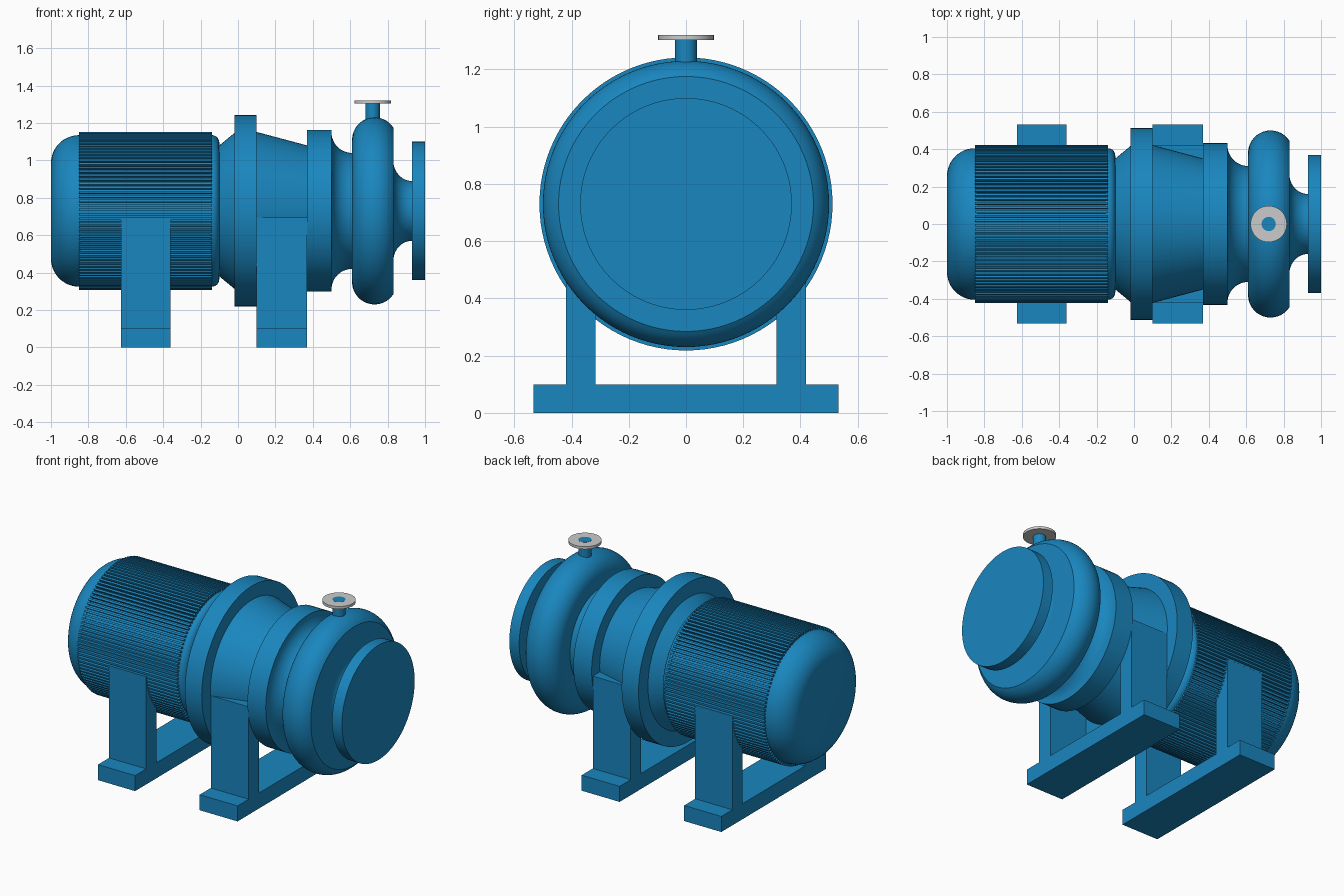
import bpy, bmesh
from math import sin, cos, pi, radians
from mathutils import Vector

if "Cube" in bpy.data.objects:
    bpy.data.objects.remove(bpy.data.objects["Cube"])

AXIS_Z = 0.73
blue = bpy.data.materials.new("blue_paint")
blue.diffuse_color = (0.01, 0.24, 0.52, 1)
blue.use_nodes = True
blue.node_tree.nodes["Principled BSDF"].inputs["Base Color"].default_value = blue.diffuse_color


def finish(name, bm, mat=blue, smooth=True):
    bmesh.ops.recalc_face_normals(bm, faces=bm.faces)
    mesh = bpy.data.meshes.new(name)
    bm.to_mesh(mesh)
    bm.free()
    ob = bpy.data.objects.new(name, mesh)
    bpy.context.collection.objects.link(ob)
    if mat:
        mesh.materials.append(mat)
    if smooth:
        bpy.ops.object.select_all(action='DESELECT')
        ob.select_set(True)
        bpy.context.view_layer.objects.active = ob
        bpy.ops.object.shade_smooth_by_angle(angle=radians(30))
    return ob


def arc(cx, cr, rx, rr, a0, a1, n=12):
    """Elliptical arc of (x, radius) points, angles in degrees."""
    angs = [radians(a0 + (a1 - a0) * i / n) for i in range(n + 1)]
    return [(cx + rx * cos(a), cr + rr * sin(a)) for a in angs]


def loft(name, rings, **kw):
    """Skin a list of equal rings and cap both ends."""
    bm = bmesh.new()
    rows = [[bm.verts.new(p) for p in ring] for ring in rings]
    n = len(rows[0])
    for a, b in zip(rows, rows[1:]):
        for i in range(n):
            j = (i + 1) % n
            bm.faces.new((a[i], a[j], b[j], b[i]))
    bm.faces.new(rows[0])
    bm.faces.new(rows[-1])
    return finish(name, bm, **kw)


def lathe(name, profile, seg=96, **kw):
    """Turn an (x, radius) profile about the shaft axis."""
    ts = [2 * pi * i / seg for i in range(seg)]
    return loft(name, [[(x, r * cos(t), AXIS_Z + r * sin(t)) for t in ts]
                       for x, r in profile], **kw)


def disc(name, x, z0, z1, r, mat=blue):
    ts = [2 * pi * i / 48 for i in range(48)]
    return loft(name, [[(x + r * cos(t), r * sin(t), z) for t in ts]
                       for z in (z0, z1)], mat=mat)


def box(name, lo, hi):
    bm = bmesh.new()
    bmesh.ops.create_cube(bm, size=1)
    lo, hi = Vector(lo), Vector(hi)
    for v in bm.verts:
        v.co = (lo + hi) / 2 + v.co * (hi - lo)
    return finish(name, bm, smooth=False)


# Motor: rounded rear cover, finned shell, front cover
lathe("motor_rear_cover", arc(-0.85, 0.255, 0.15, 0.15, 180, 90) + [(-0.84, 0.405)])
FINS = 110
fin_ring = []
for i in range(FINS):
    for f, r in ((0, 0.402), (0.5, 0.402), (0.5, 0.422), (1, 0.422)):
        fin_ring.append((r, 2 * pi * (i + f) / FINS))
loft("motor_finned_shell", [[(x, r * cos(t), AXIS_Z + r * sin(t)) for r, t in fin_ring]
                            for x in (-0.85, -0.14)], smooth=False)
lathe("motor_front_cover", [(-0.15, 0.405)] + arc(-0.14, 0.365, 0.04, 0.04, 90, 0, 8))

# Coupling housing with its flanges
lathe("coupling_cone", [(-0.11, 0.34), (-0.1, 0.35), (-0.015, 0.42)])
lathe("large_flange", [(-0.02, 0.512), (0.1, 0.512)])
lathe("bearing_cone", [(0.1, 0.422), (0.37, 0.35)])
lathe("small_flange", [(0.37, 0.432), (0.5, 0.432)])
lathe("housing_neck", arc(0.61, 0.42, 0.11, 0.11, 180, 270))

# Pump casing and suction inlet
lathe("pump_casing", [(0.61, 0.30)] + arc(0.73, 0.38, 0.12, 0.12, 180, 33, 20))
lathe("inlet_neck", arc(0.93, 0.27, 0.1, 0.11, 180, 270))
lathe("inlet_flange", [(0.93, 0.37), (1.0, 0.37)])

# Discharge outlet
disc("outlet_pipe", 0.72, 1.15, 1.321, 0.038)
disc("outlet_flange", 0.72, 1.303, 1.32, 0.097, mat=None)

# Two supports: cross beam with a pair of uprights
for label, x0, x1 in (("motor", -0.625, -0.36), ("pump", 0.10, 0.37)):
    box(label + "_base_beam", (x0, -0.533, 0), (x1, 0.533, 0.1))
    for side, y0, y1 in (("front", -0.42, -0.317), ("back", 0.317, 0.42)):
        box(f"{label}_{side}_upright", (x0, y0, 0.1), (x1, y1, 0.695))
